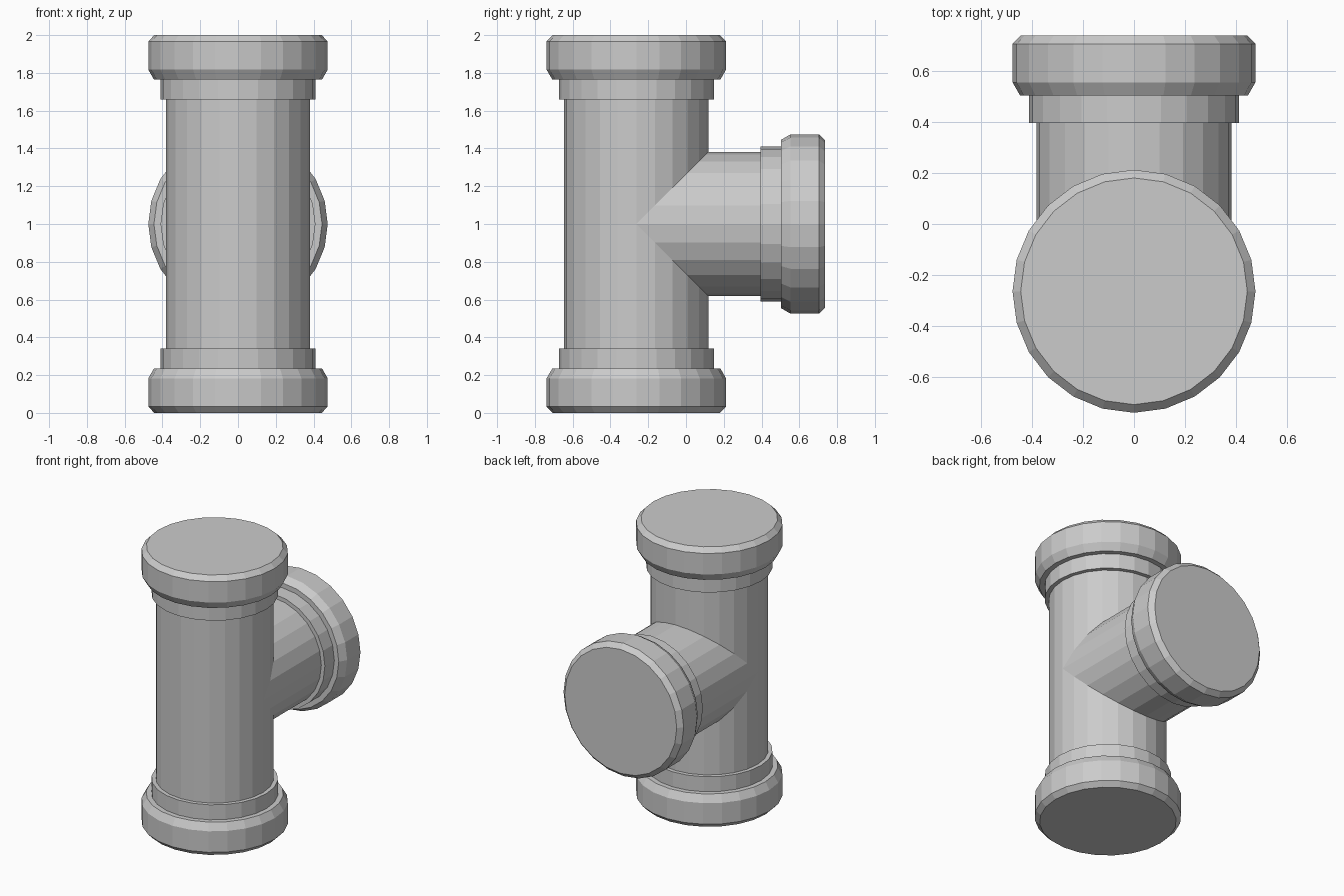
import bpy, bmesh
from math import cos, sin, pi
from mathutils import Matrix, Vector

if "Cube" in bpy.data.objects:
    bpy.data.objects.remove(bpy.data.objects["Cube"])

SIDES = 24
AXIS_Y = -0.263   # position of the vertical pipe
R = 0.382         # pipe radius
MID_Z = 1.0       # height of the side branch


def lathe(name, profile, matrix, cap_start=True, mitre=False):
    """Revolve (radius, height) points around local z; optionally mitre the first ring."""
    bm = bmesh.new()
    rings = []
    for i, (r, h) in enumerate(profile):
        ring = []
        for k in range(SIDES):
            a = 2 * pi * k / SIDES
            height = abs(r * sin(a)) if mitre and i == 0 else h
            ring.append(bm.verts.new((r * cos(a), r * sin(a), height)))
        rings.append(ring)
    for lower, upper in zip(rings, rings[1:]):
        for k in range(SIDES):
            n = (k + 1) % SIDES
            bm.faces.new((lower[k], lower[n], upper[n], upper[k]))
    if cap_start:
        bm.faces.new(rings[0][::-1])
    bm.faces.new(rings[-1])
    bm.transform(matrix)
    bmesh.ops.recalc_face_normals(bm, faces=bm.faces)
    mesh = bpy.data.meshes.new(name)
    bm.to_mesh(mesh)
    bm.free()
    obj = bpy.data.objects.new(name, mesh)
    bpy.context.collection.objects.link(obj)
    return obj


# Socket profile: radius and distance back from the open end
socket = [(0.443, 0.0), (0.475, 0.033), (0.475, 0.183), (0.445, 0.235),
          (0.41, 0.235), (0.41, 0.342), (R, 0.342)]

# Vertical pipe with a socket on both ends
top = [(r, 2 - d) for r, d in reversed(socket)]
lathe("main_pipe", socket + top, Matrix.Translation((0, AXIS_Y, 0)))

# Side branch pointing to +y, mitred onto the vertical pipe
length = 0.737 - AXIS_Y
branch = [(R, 0)] + [(r, length - d) for r, d in reversed(socket)]
lathe("side_branch", branch,
      Matrix.Translation(Vector((0, AXIS_Y, MID_Z))) @ Matrix.Rotation(-pi / 2, 4, 'X'),
      cap_start=False, mitre=True)
